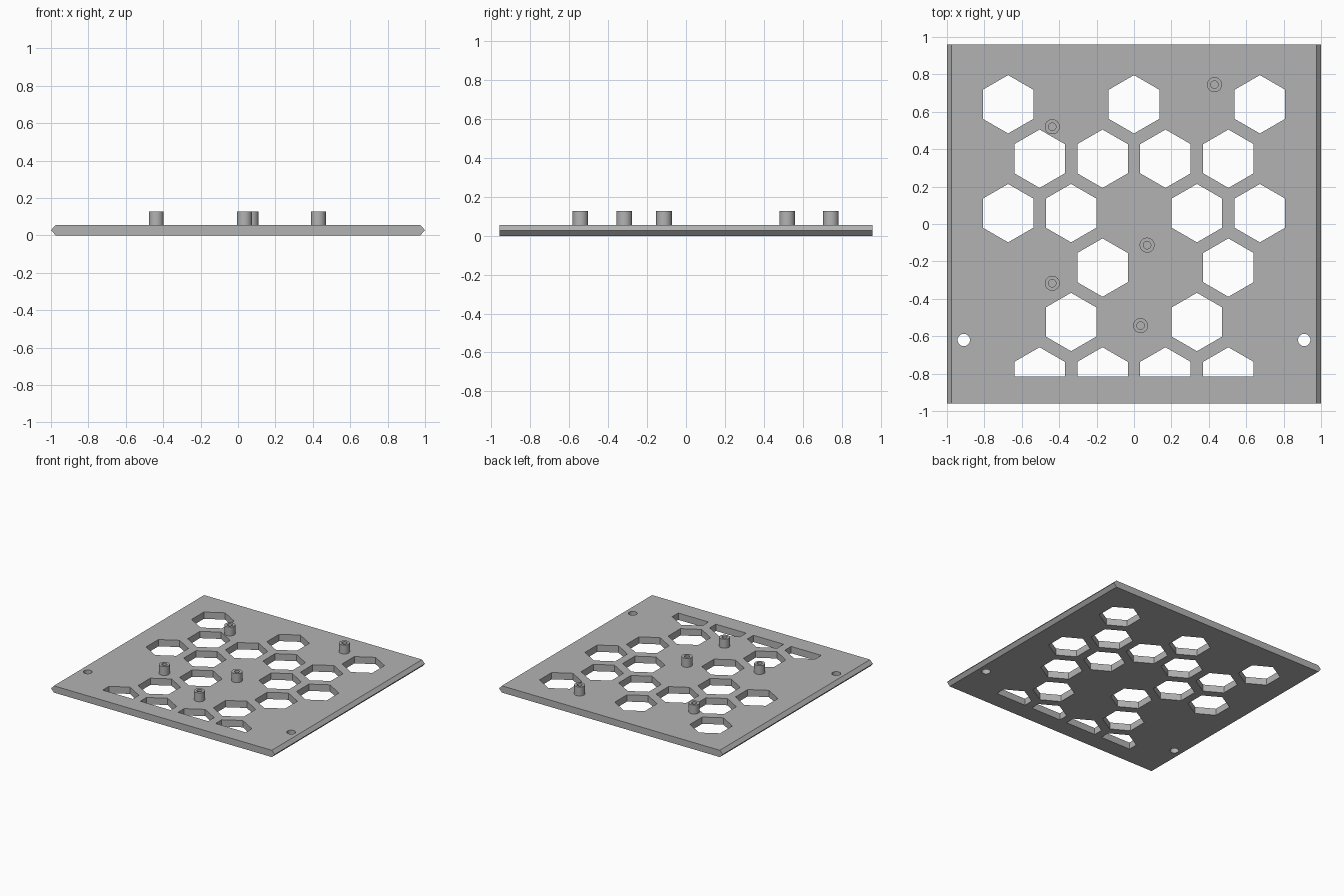
import bpy, bmesh, math

cube = bpy.data.objects.get("Cube")
if cube:
    bpy.data.objects.remove(cube, do_unlink=True)

grey = bpy.data.materials.new("mid grey")
grey.use_nodes = True
colour = (0.45, 0.45, 0.45, 1)
grey.diffuse_color = colour
grey.node_tree.nodes["Principled BSDF"].inputs["Base Color"].default_value = colour

THICK = 0.055
HALF_Y = 0.96
PITCH = 0.3365      # spacing of hexagons along a row
ROW = 0.291         # spacing between rows
HEX_R = 0.156
POST_TOP = 0.127


def make_object(name, bm):
    bmesh.ops.recalc_face_normals(bm, faces=bm.faces)
    mesh = bpy.data.meshes.new(name)
    bm.to_mesh(mesh)
    bm.free()
    mesh.materials.append(grey)
    obj = bpy.data.objects.new(name, mesh)
    bpy.context.collection.objects.link(obj)
    return obj


def add_prism(bm, points, direction):
    """Close a flat outline and extrude it along a direction."""
    face = bm.faces.new([bm.verts.new(p) for p in points])
    extruded = bmesh.ops.extrude_face_region(bm, geom=[face], use_keep_orig=True)
    moved = [v for v in extruded["geom"] if isinstance(v, bmesh.types.BMVert)]
    bmesh.ops.translate(bm, verts=moved, vec=direction)


def ring(x, y, z, radius, sides, start=0.0):
    return [(x + radius * math.cos(start + math.tau * i / sides),
             y + radius * math.sin(start + math.tau * i / sides), z)
            for i in range(sides)]


# Plate with pointed left and right edges
bm = bmesh.new()
profile = [(-0.975, 0), (0.975, 0), (1, THICK / 2),
           (0.975, THICK), (-0.975, THICK), (-1, THICK / 2)]
add_prism(bm, [(x, -HALF_Y, z) for x, z in profile], (0, 2 * HALF_Y, 0))
plate = make_object("plate", bm)

# Hexagon openings: each row lists columns in units of the pitch
rows = [(-2, 0, 2), (-1.5, -0.5, 0.5, 1.5), (-2, -1, 1, 2),
        (-0.5, 1.5), (-1, 1), (-1.5, -0.5, 0.5, 1.5)]
bm = bmesh.new()
for r, columns in enumerate(rows):
    y = 0.64 - r * ROW
    for c in columns:
        outline = ring(c * PITCH, y, -0.1, HEX_R, 6, math.pi / 6)
        if r == len(rows) - 1:      # last row is cut in half
            top = outline[:3]
            outline = [(top[0][0], y, -0.1)] + top + [(top[2][0], y, -0.1)]
        add_prism(bm, outline, (0, 0, 0.3))

# Two round screw holes
for side in (-1, 1):
    add_prism(bm, ring(side * 0.91, -0.62, -0.1, 0.033, 32), (0, 0, 0.3))
cutter = make_object("opening_cutter", bm)
cutter.hide_render = True

cut = plate.modifiers.new("openings", "BOOLEAN")
cut.operation = "DIFFERENCE"
cut.solver = "EXACT"
cut.object = cutter
bpy.context.view_layer.objects.active = plate
bpy.ops.object.modifier_apply(modifier=cut.name)
bpy.data.objects.remove(cutter, do_unlink=True)

# Hollow standoff posts
posts = [(0.43, 0.745), (-0.437, 0.52), (0.07, -0.113),
         (-0.437, -0.317), (0.035, -0.543)]
for n, (x, y) in enumerate(posts, 1):
    bm = bmesh.new()
    sections = [(0.04, THICK - 0.01), (0.04, POST_TOP),
                (0.02, POST_TOP), (0.02, THICK - 0.01)]
    loops = [[bm.verts.new(p) for p in ring(0, 0, z, radius, 32)]
             for radius, z in sections]
    for a, b in zip(loops, loops[1:] + loops[:1]):
        for i in range(32):
            j = (i + 1) % 32
            bm.faces.new((a[i], a[j], b[j], b[i]))
    post = make_object(f"standoff_post_{n}", bm)
    post.location = (x, y, 0)
    bpy.ops.object.select_all(action="DESELECT")
    post.select_set(True)
    bpy.context.view_layer.objects.active = post
    bpy.ops.object.shade_smooth_by_angle(angle=math.radians(30))
